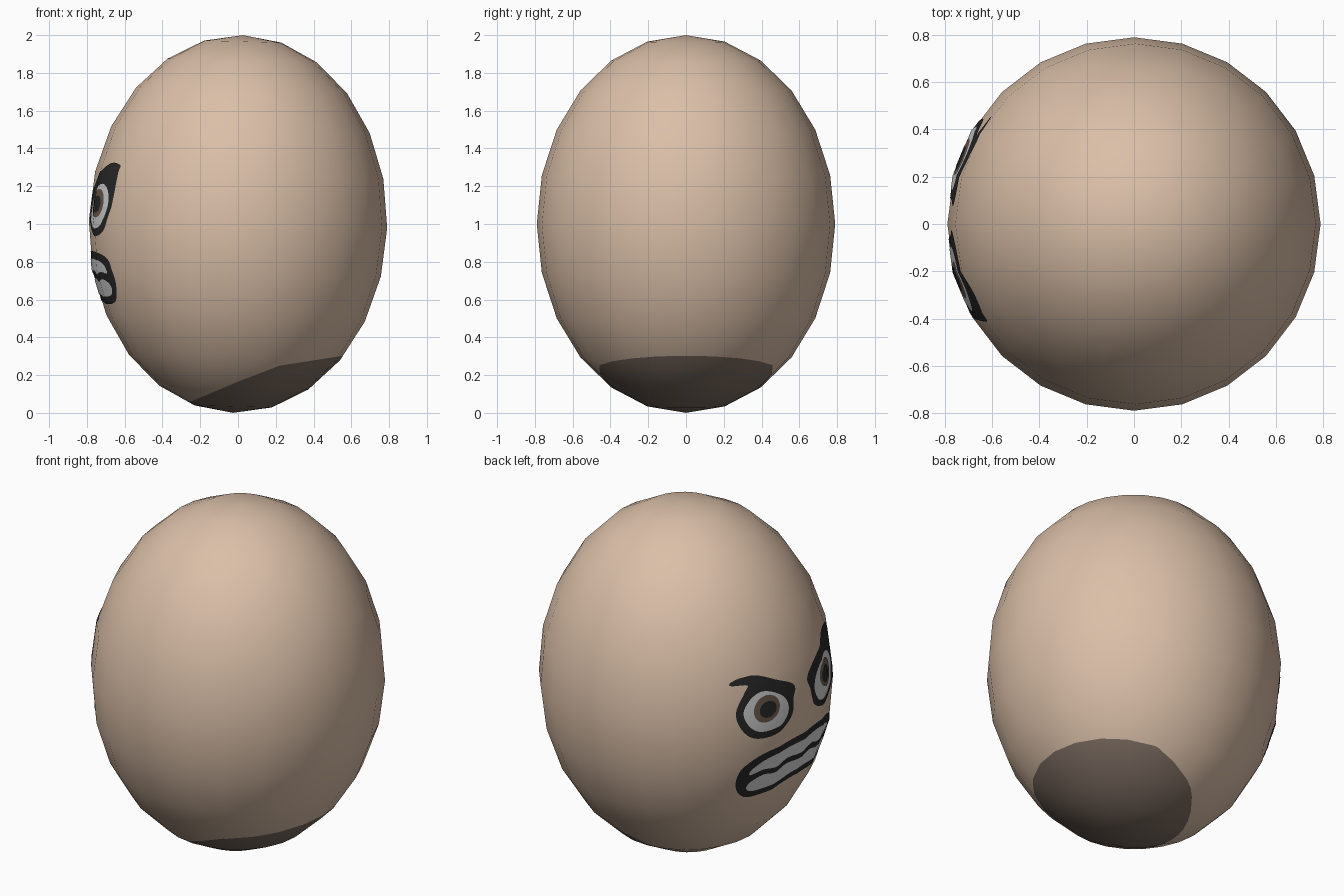
import bpy, bmesh, math
from mathutils import Vector, Matrix

if "Cube" in bpy.data.objects:
    bpy.data.objects.remove(bpy.data.objects["Cube"])

R = 0.79                                   # egg half width, half height is 1
STEP = 15                                  # degrees per facet
TILT = Matrix.Translation((0, 0, 1)) @ Matrix.Rotation(math.radians(1.5), 4, 'Y')


def material(name, rgb):
    m = bpy.data.materials.new(name)
    m.diffuse_color = (*rgb, 1)
    m.use_nodes = True
    m.node_tree.nodes["Principled BSDF"].inputs["Base Color"].default_value = m.diffuse_color
    return m


SKIN = material("tan shell", (0.70, 0.52, 0.39))
BASE = material("dark brown base", (0.20, 0.15, 0.12))
BLACK = material("soft black", (0.022, 0.022, 0.022))
WHITE = material("off white", (0.68, 0.68, 0.68))
BROWN = material("iris brown", (0.16, 0.11, 0.08))


def egg_normal(p):
    """Outward direction of the true egg at a local point."""
    return Vector((p.x / R**2, p.y / R**2, p.z)).normalized()


def finish(bm, name, mats):
    """Tilt the local mesh, shade it like the smooth egg and link it."""
    normals = [TILT.to_3x3() @ egg_normal(v.co) for v in bm.verts]
    bm.transform(TILT)
    for f in bm.faces:
        f.smooth = True
    me = bpy.data.meshes.new(name)
    bm.to_mesh(me)
    bm.free()
    for m in mats:
        me.materials.append(m)
    me.normals_split_custom_set_from_vertices(normals)
    ob = bpy.data.objects.new(name, me)
    bpy.context.collection.objects.link(ob)


# Egg body, with the dark base cut in along a bowed outline
bm = bmesh.new()
bmesh.ops.create_uvsphere(bm, u_segments=24, v_segments=12, radius=1)
bmesh.ops.scale(bm, vec=(R, R, 1), verts=bm.verts)
inv = TILT.inverted()
bow = [(0.54, 0.30), (0.22, 0.25), (0.0, 0.165), (-0.25, 0.06)]
planes = []
for (x1, z1), (x2, z2) in zip(bow, bow[1:]):
    a, b = inv @ Vector((x1, 0, z1)), inv @ Vector((x2, 0, z2))
    d = a - b
    n = Vector((-d.z, 0, d.x)).normalized()
    planes.append((a, n))
    bmesh.ops.bisect_plane(bm, geom=bm.verts[:] + bm.edges[:] + bm.faces[:],
                           plane_co=a, plane_no=n, dist=1e-5)
for f in bm.faces:
    c = f.calc_center_median()
    f.material_index = int(all((c - a).dot(n) < 0 for a, n in planes))
finish(bm, "egg_body", [SKIN, BASE])


def on_egg(az, z, lift):
    """Point on the faceted egg; az is degrees from -x towards +y."""
    th = math.degrees(math.acos(max(-1, min(1, z))))
    k, j = math.floor(th / STEP), math.floor(az / STEP)
    t1, t2 = math.radians(k * STEP), math.radians((k + 1) * STEP)
    s = (z - math.cos(t1)) / (math.cos(t2) - math.cos(t1))
    r = R * (math.sin(t1) * (1 - s) + math.sin(t2) * s)
    a1, a2 = math.radians(j * STEP), math.radians((j + 1) * STEP)
    t = az / STEP - j
    p = Vector((-r * (math.cos(a1) * (1 - t) + math.cos(a2) * t),
                r * (math.sin(a1) * (1 - t) + math.sin(a2) * t), z))
    return p + egg_normal(p) * lift


def smooth_loop(pts, n=5):
    """Closed Catmull-Rom curve through the points."""
    out, m = [], len(pts)
    for i in range(m):
        p0, p1, p2, p3 = (Vector(pts[(i + k) % m]) for k in (-1, 0, 1, 2))
        for q in range(n):
            t = q / n
            out.append(0.5 * (2 * p1 + (p2 - p0) * t + (2 * p0 - 5 * p1 + 4 * p2 - p3) * t * t
                              + (3 * p1 - p0 - 3 * p2 + p3) * t**3))
    return out


def ellipse(cu, cz, ru, rz):
    return [(cu + ru * math.cos(a * math.pi / 6), cz + rz * math.sin(a * math.pi / 6))
            for a in range(12)]


def plate(name, pts, mat, lift, side=1):
    """Painted shape (degrees from face centre, height) wrapped on the egg."""
    bm = bmesh.new()
    vs = []
    for u, z in smooth_loop(pts):
        az = 1.8 + side * u
        vs.append(bm.verts.new((az, z - 0.0006 * az - 1.02, 0)))
    bm.faces.new(vs)
    bmesh.ops.triangulate(bm, faces=bm.faces[:])
    # split along the facet borders so the plate follows the shell
    cuts = [((k * STEP, 0, 0), (1, 0, 0)) for k in range(-3, 4)]
    cuts += [((0, math.cos(math.radians(k * STEP)), 0), (0, 1, 0)) for k in range(3, 10)]
    for co, no in cuts:
        bmesh.ops.bisect_plane(bm, geom=bm.verts[:] + bm.edges[:] + bm.faces[:],
                               plane_co=co, plane_no=no, dist=1e-5)
    for v in bm.verts:
        v.co = on_egg(v.co.x, v.co.y, lift)
    bm.normal_update()
    for f in bm.faces:
        if f.normal.dot(f.calc_center_median()) < 0:
            f.normal_flip()
    finish(bm, name, [mat])


# Eyes with angry brows
eye_rim = [(33, 1.12), (31, 1.02), (25, 0.945), (15.5, 0.93), (7.5, 0.99), (5.5, 1.09),
           (4.3, 1.165), (14.5, 1.245), (23, 1.30), (29.5, 1.31), (34.5, 1.295),
           (34.3, 1.275), (27.5, 1.262), (29, 1.222)]
eye_white = [(30, 1.11), (26.5, 1.18), (20, 1.20), (11.5, 1.14), (8.6, 1.06),
             (12.5, 0.98), (21.5, 0.972), (27.5, 1.025)]
for side, tag in ((1, "left"), (-1, "right")):
    plate(tag + "_eye_rim_and_brow", eye_rim, BLACK, 0.003, side)
    plate(tag + "_eye_white", eye_white, WHITE, 0.005, side)
    plate(tag + "_iris", ellipse(19.5, 1.10, 6.0, 0.075), BROWN, 0.007, side)
    plate(tag + "_pupil", ellipse(19.0, 1.095, 3.9, 0.045), BLACK, 0.009, side)


def both(half):
    """Mirror a half outline that starts and ends on the centre line."""
    return half + [(-u, z) for u, z in half[-2:0:-1]]


# Snarling mouth with two rows of teeth
plate("mouth", both([(0, 0.855), (11, 0.85), (22, 0.83), (30, 0.785), (32.5, 0.70),
                     (31, 0.62), (26, 0.575), (16, 0.57), (8, 0.585), (0, 0.595)]), BLACK, 0.003)
plate("upper_teeth", both([(0, 0.815), (10, 0.815), (20, 0.795), (26, 0.76), (26.5, 0.725),
                           (20, 0.735), (14, 0.725), (8, 0.752), (0, 0.74)]), WHITE, 0.006)
plate("lower_teeth", both([(0, 0.705), (8, 0.715), (14, 0.69), (20, 0.70), (26, 0.675),
                           (27.5, 0.64), (24, 0.61), (14, 0.61), (0, 0.635)]), WHITE, 0.006)
